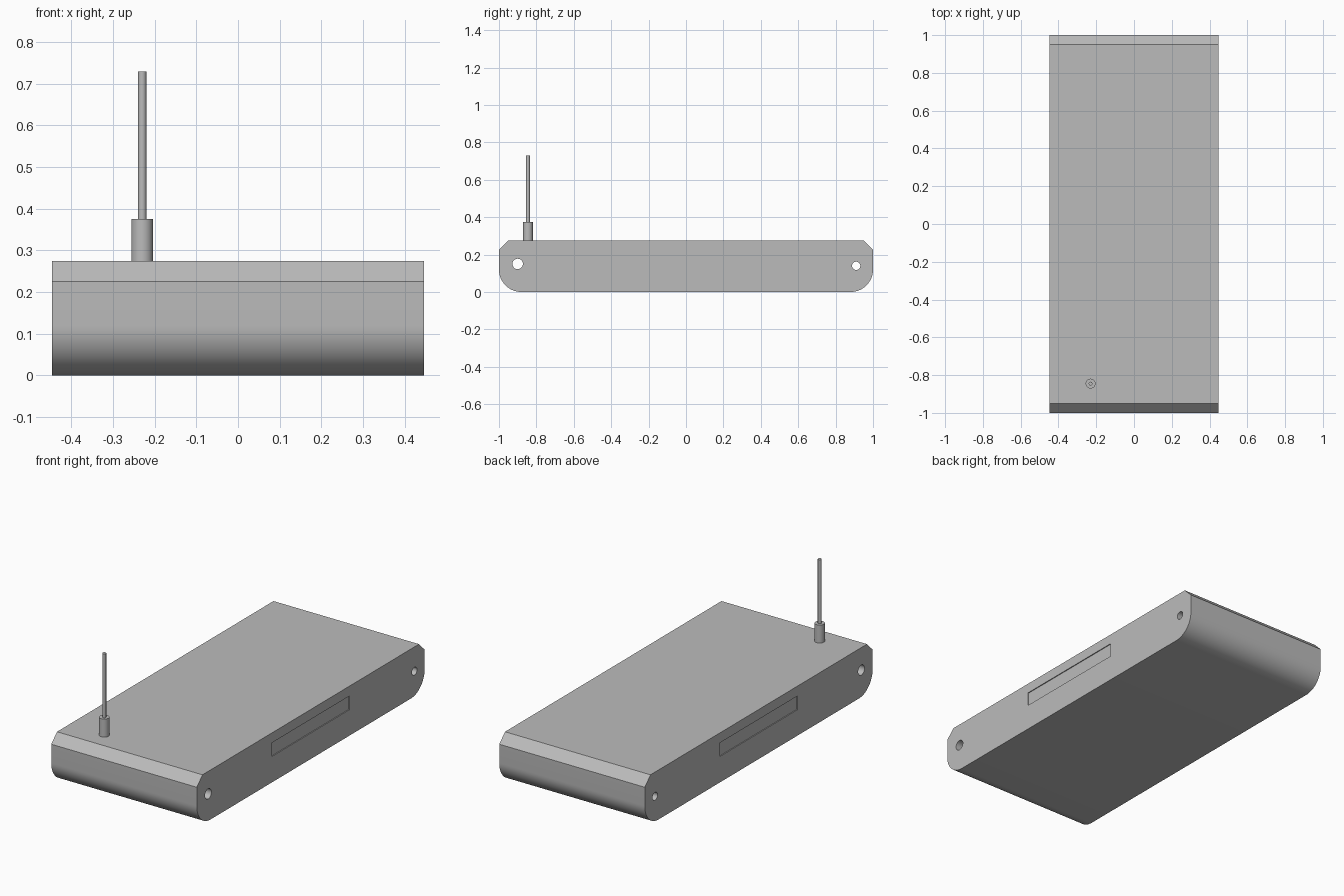
import bpy, bmesh, math

cube = bpy.data.objects.get("Cube")
if cube:
    bpy.data.objects.remove(cube, do_unlink=True)

grey = bpy.data.materials.new("plain grey")
grey.use_nodes = True
colour = (0.5, 0.5, 0.5, 1)
grey.diffuse_color = colour
grey.node_tree.nodes["Principled BSDF"].inputs["Base Color"].default_value = colour

HALF_X, TOP, CHAMFER, ROUND = 0.447, 0.275, 0.05, 0.12


def activate(obj):
    bpy.ops.object.select_all(action="DESELECT")
    obj.select_set(True)
    bpy.context.view_layer.objects.active = obj


def smooth(obj):
    activate(obj)
    bpy.ops.object.shade_smooth_by_angle(angle=math.radians(30))


def cylinder(name, radius, depth, location, along_x=False):
    rotation = (0, math.pi / 2, 0) if along_x else (0, 0, 0)
    bpy.ops.mesh.primitive_cylinder_add(vertices=32, radius=radius, depth=depth,
                                        location=location, rotation=rotation)
    obj = bpy.context.object
    obj.name = name
    obj.data.materials.append(grey)
    return obj


def cut(target, cutter):
    cutter.hide_render = True
    mod = target.modifiers.new("cut", "BOOLEAN")
    mod.operation = "DIFFERENCE"
    mod.solver = "EXACT"
    mod.object = cutter
    activate(target)
    bpy.ops.object.modifier_apply(modifier=mod.name)
    bpy.data.objects.remove(cutter, do_unlink=True)


# Case: side profile with chamfered top and rounded bottom, extruded across x
half = [(1 - CHAMFER, TOP), (1, TOP - CHAMFER)]
steps = 16
for i in range(steps + 1):
    a = math.pi / 2 * i / steps
    half.append((1 - ROUND + ROUND * math.cos(a), ROUND - ROUND * math.sin(a)))
profile = half + [(-y, z) for y, z in reversed(half)]

bm = bmesh.new()
face = bm.faces.new([bm.verts.new((-HALF_X, y, z)) for y, z in profile])
extruded = bmesh.ops.extrude_face_region(bm, geom=[face])["geom"]
bmesh.ops.translate(bm, vec=(2 * HALF_X, 0, 0),
                    verts=[v for v in extruded if isinstance(v, bmesh.types.BMVert)])
bmesh.ops.recalc_face_normals(bm, faces=bm.faces)
mesh = bpy.data.meshes.new("case")
bm.to_mesh(mesh)
bm.free()
case = bpy.data.objects.new("case", mesh)
bpy.context.collection.objects.link(case)
mesh.materials.append(grey)

# Cross holes near both ends
for y, z, radius in ((-0.9, 0.15, 0.028), (0.91, 0.14, 0.022)):
    cut(case, cylinder("hole_cutter", radius, 2, (0, y, z), along_x=True))

# Shallow recess in each side
for side in (-1, 1):
    bpy.ops.mesh.primitive_cube_add(size=1, location=(side * HALF_X, 0, 0.182))
    recess = bpy.context.object
    recess.name = "recess_cutter"
    recess.scale = (0.01, 0.676, 0.076)
    recess.data.materials.append(grey)
    cut(case, recess)
smooth(case)

# Antenna: collar and thin rod
AX, AY = -0.23, -0.845
smooth(cylinder("antenna_collar", 0.026, 0.1, (AX, AY, TOP + 0.05)))
smooth(cylinder("antenna_rod", 0.01, 0.355, (AX, AY, 0.5525)))
